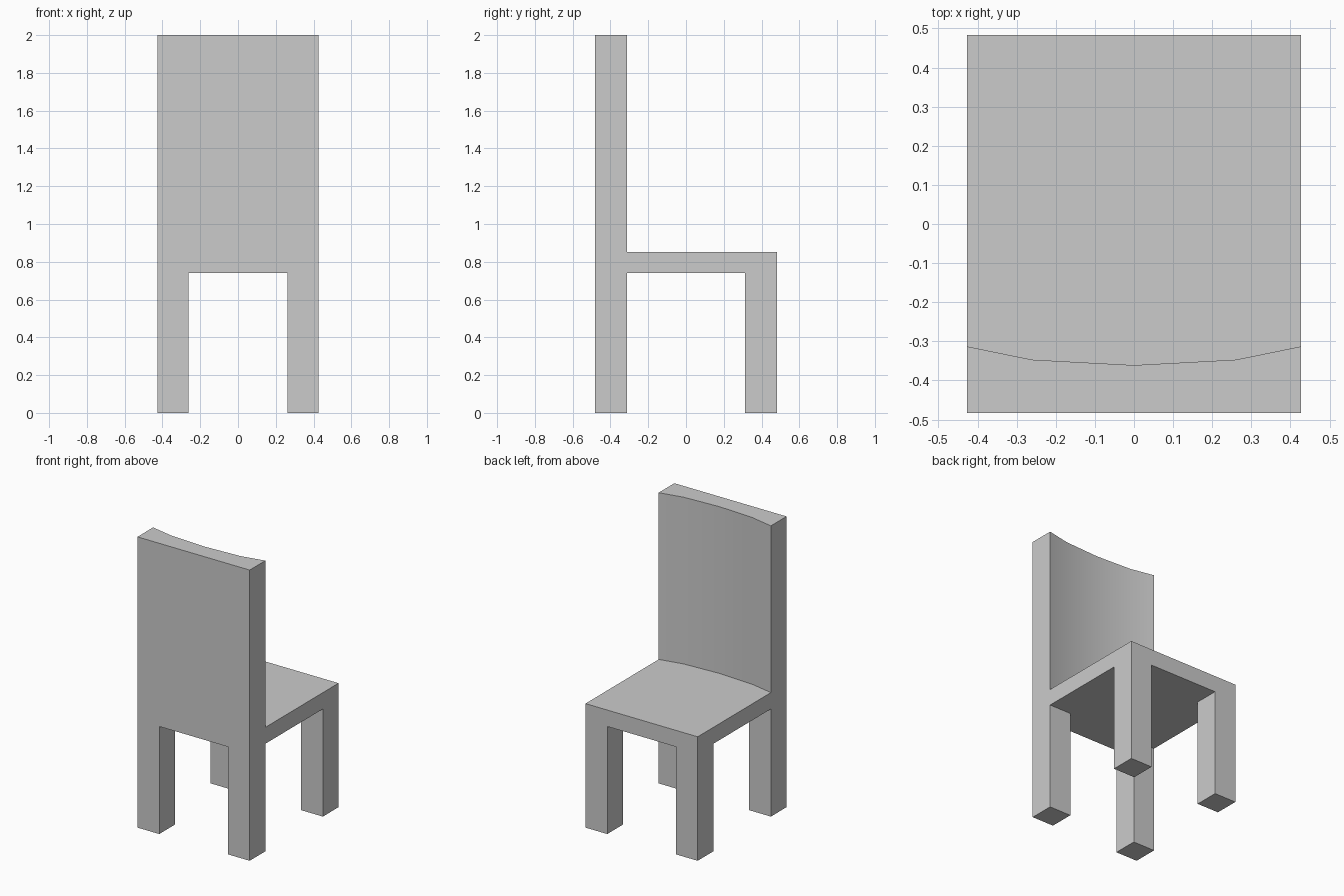
import bpy
import bmesh

if "Cube" in bpy.data.objects:
    bpy.data.objects.remove(bpy.data.objects["Cube"])

# Plan of the chair: columns across x, rows from back panel to seat edge
XS = [-0.427, -0.261, 0.0, 0.261, 0.427]
YS = [-0.483, -0.313, 0.313, 0.483]
CURVE = [-0.313, -0.347, -0.361, -0.347, -0.313]   # hollow of the backrest
SEAT_BOTTOM, SEAT_TOP, BACK_TOP = 0.74, 0.853, 2.0

bm = bmesh.new()


def extrude_to(faces, z):
    """Extrude faces straight up or down to height z; return the new caps."""
    geom = bmesh.ops.extrude_face_region(bm, geom=faces)["geom"]
    for v in geom:
        if isinstance(v, bmesh.types.BMVert):
            v.co.z = z
    return [f for f in geom if isinstance(f, bmesh.types.BMFace)]


# Underside of the seat as a grid of quads
grid = [[bm.verts.new((x, y, SEAT_BOTTOM)) for x in XS] for y in YS]
under = {}
for r in range(len(YS) - 1):
    for c in range(len(XS) - 1):
        under[r, c] = bm.faces.new((grid[r][c], grid[r][c + 1],
                                    grid[r + 1][c + 1], grid[r + 1][c]))

# Seat slab, with the foot of the backrest bent into its curve
top = extrude_to(list(under.values()), SEAT_TOP)
for v in {v for f in top for v in f.verts}:
    if abs(v.co.y - YS[1]) < 1e-4:
        col = min(range(len(XS)), key=lambda i: abs(XS[i] - v.co.x))
        v.co.y = CURVE[col]

# Backrest rises from the back row of the seat
extrude_to([f for f in top if f.calc_center_median().y < -0.3], BACK_TOP)

# Four legs drop from the corner cells
extrude_to([under[r, c] for r in (0, 2) for c in (0, 3)], 0.0)

bmesh.ops.recalc_face_normals(bm, faces=bm.faces)
mesh = bpy.data.meshes.new("chair")
bm.to_mesh(mesh)
bm.free()
chair = bpy.data.objects.new("chair", mesh)
bpy.context.collection.objects.link(chair)

# Smooth the hollow of the backrest, keep all corners crisp
bpy.context.view_layer.objects.active = chair
chair.select_set(True)
bpy.ops.object.shade_smooth_by_angle(angle=0.52)
